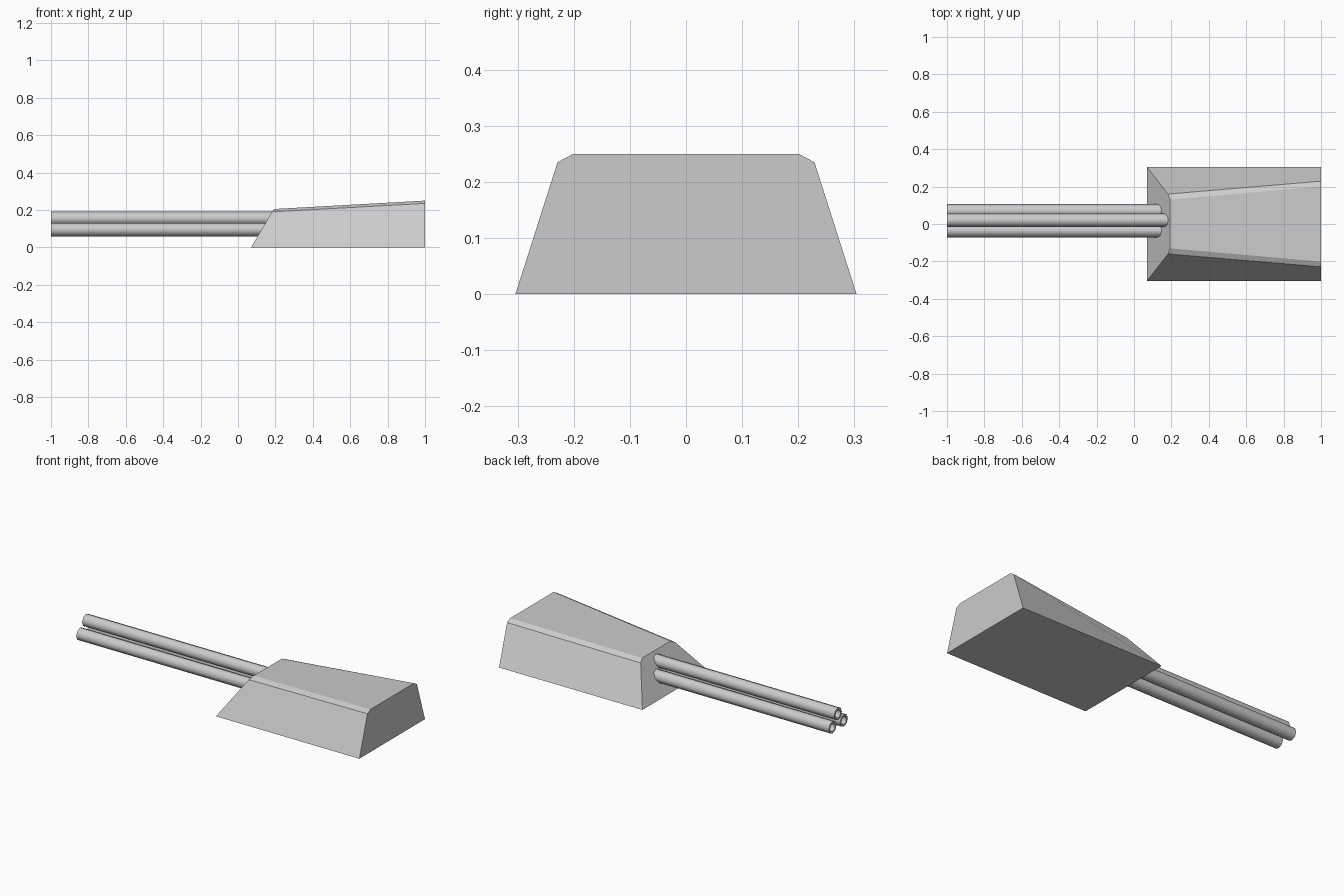
import bpy, bmesh, math

if "Cube" in bpy.data.objects:
    bpy.data.objects.remove(bpy.data.objects["Cube"])


def make_object(name, bm):
    bmesh.ops.recalc_face_normals(bm, faces=bm.faces)
    mesh = bpy.data.meshes.new(name)
    bm.to_mesh(mesh)
    bm.free()
    obj = bpy.data.objects.new(name, mesh)
    bpy.context.collection.objects.link(obj)
    return obj


def loft(name, rings, cap_start=True, cap_end=True):
    bm = bmesh.new()
    loops = [[bm.verts.new(p) for p in ring] for ring in rings]
    n = len(loops[0])
    for a, b in zip(loops, loops[1:]):
        for i in range(n):
            j = (i + 1) % n
            bm.faces.new((a[i], a[j], b[j], b[i]))
    if cap_start:
        bm.faces.new(loops[0])
    if cap_end:
        bm.faces.new(loops[-1])
    return make_object(name, bm)


def mirrored(half):
    return half + [(x, -y, z) for x, y, z in reversed(half)]


# Wedge housing: raked front section lofted to the upright rear section
front = mirrored([(0.07, 0.304, 0), (0.182, 0.16, 0.19), (0.193, 0.13, 0.205)])
rear = mirrored([(1, 0.304, 0), (1, 0.229, 0.235), (1, 0.201, 0.25)])
loft("housing", [front, rear])

# Three hollow barrels
SIDES, RADIUS, BORE = 8, 0.036, 0.024


def ring(x, y, z, r):
    return [(x, y + r * math.cos(2 * math.pi * i / SIDES),
             z + r * math.sin(2 * math.pi * i / SIDES)) for i in range(SIDES)]


for name, y, z in (("upper_barrel", 0.02, 0.155),
                   ("left_barrel", 0.07, 0.095),
                   ("right_barrel", -0.035, 0.095)):
    barrel = loft(name, [ring(0.22, y, z, RADIUS), ring(-1, y, z, RADIUS),
                         ring(-1, y, z, BORE), ring(-0.9, y, z, BORE)])
    bpy.ops.object.select_all(action='DESELECT')
    barrel.select_set(True)
    bpy.context.view_layer.objects.active = barrel
    bpy.ops.object.shade_smooth_by_angle(angle=math.radians(50))
